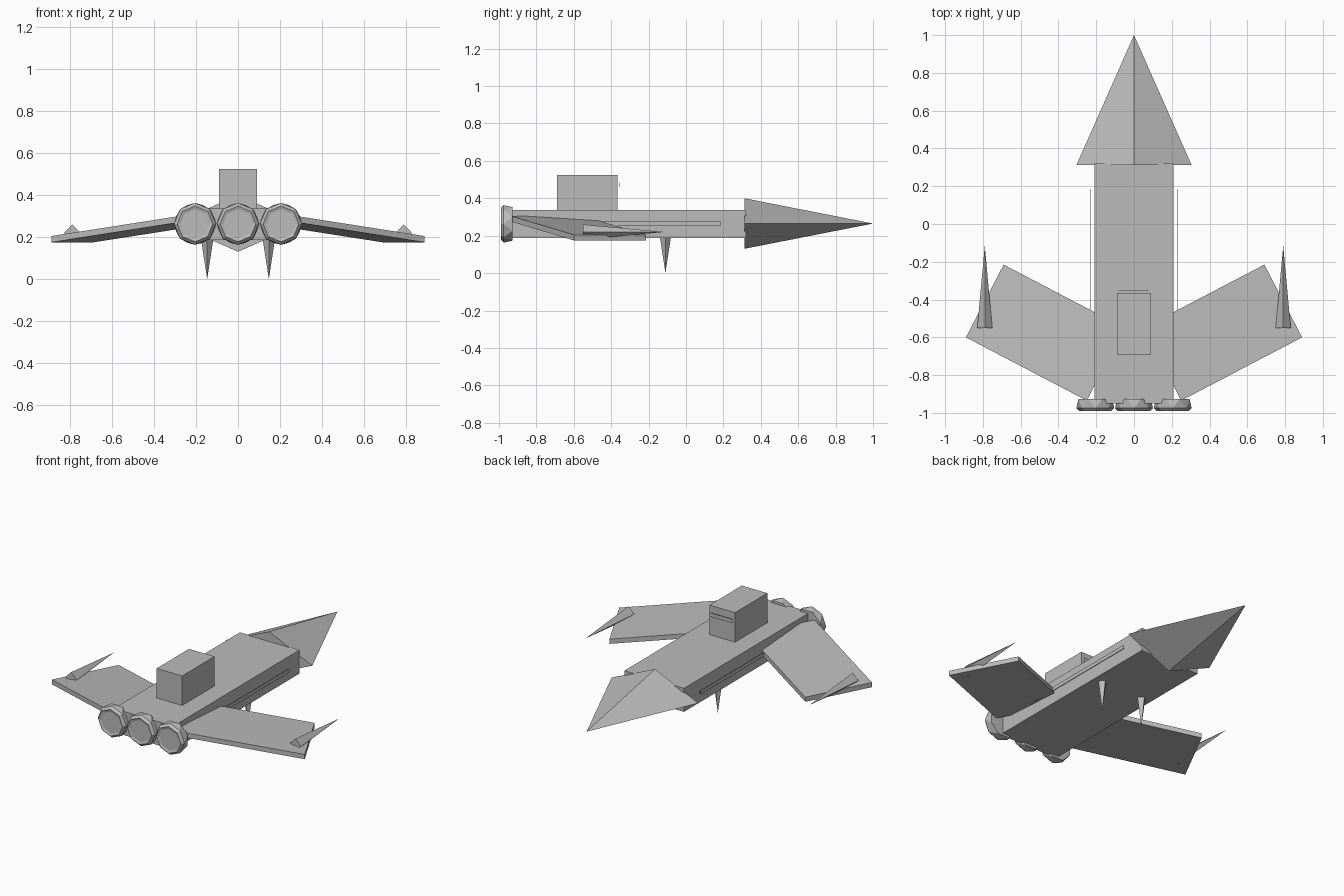
import bpy, bmesh, math
from mathutils import Vector

if "Cube" in bpy.data.objects:
    bpy.data.objects.remove(bpy.data.objects["Cube"])

hull_grey = bpy.data.materials.new("hull grey")
hull_grey.use_nodes = True
COLOUR = (0.5, 0.5, 0.5, 1)
hull_grey.diffuse_color = COLOUR
hull_grey.node_tree.nodes["Principled BSDF"].inputs["Base Color"].default_value = COLOUR


def finish(name, bm):
    bmesh.ops.recalc_face_normals(bm, faces=bm.faces)
    mesh = bpy.data.meshes.new(name)
    bm.to_mesh(mesh)
    bm.free()
    mesh.materials.append(hull_grey)
    obj = bpy.data.objects.new(name, mesh)
    bpy.context.collection.objects.link(obj)
    return obj


def loft(name, rings, twist=0):
    """Skin equal rings of points; a one-point last ring makes a tip."""
    bm = bmesh.new()
    loops = [[bm.verts.new(p) for p in ring] for ring in rings]
    for a, b in zip(loops, loops[1:]):
        n = len(a)
        for i in range(n):
            j = (i + 1) % n
            if len(b) == 1:
                bm.faces.new((a[i], a[j], b[0]))
            elif twist and b is loops[1]:
                bm.faces.new((a[i], a[j], b[i]))
                bm.faces.new((a[j], b[j], b[i]))
            else:
                bm.faces.new((a[i], a[j], b[j], b[i]))
    bm.faces.new(loops[0])
    if len(loops[-1]) > 2:
        bm.faces.new(loops[-1])
    return finish(name, bm)


def box(name, lo, hi):
    rings = [[(lo[0], lo[1], z), (hi[0], lo[1], z), (hi[0], hi[1], z), (lo[0], hi[1], z)]
             for z in (lo[2], hi[2])]
    return loft(name, rings)


def ring_y(x, y, z, rx, rz, sides, turn=0):
    """Polygon facing along y, first corner on +x."""
    angles = [2 * math.pi * (i + turn) / sides for i in range(sides)]
    return [(x + rx * math.cos(a), y, z + rz * math.sin(a)) for a in angles]


# Body, arrowhead nose and bridge tower
box("fuselage", (-0.21, -0.95, 0.187), (0.21, 0.32, 0.337))
loft("nose", [ring_y(0, 0.312, 0.265, 0.305, 0.135, 4), [(0, 1, 0.265)]])
box("bridge_tower", (-0.09, -0.69, 0.33), (0.09, -0.365, 0.525))
box("bridge_window", (-0.08, -0.355, 0.46), (0.08, -0.352, 0.485))

# Engines: faceted rings with a recessed centre
for label, x in (("right", -0.205), ("middle", 0), ("left", 0.205)):
    loft(label + "_engine", [
        ring_y(x, -0.927, 0.263, 0.097, 0.097, 8, 0.5),
        ring_y(x, -0.975, 0.263, 0.1, 0.1, 8, 1),
        ring_y(x, -0.99, 0.263, 0.085, 0.085, 8, 1),
        ring_y(x, -0.985, 0.263, 0.07, 0.07, 8, 1),
    ], twist=1)

# Paired parts on each side
THICK = Vector((0, 0, 0.03))
for label, s in (("left", 1), ("right", -1)):
    # Swept, drooping wing slab
    tip_front, tip_back = Vector((0.69 * s, -0.215, 0.175)), Vector((0.89 * s, -0.6, 0.175))
    span = Vector((-0.64 * s, -0.335, 0.1))
    base = [tip_front, tip_back, tip_back + span, tip_front + span]
    loft(label + "_wing", [base, [p + THICK for p in base]])

    # Wing gun spike
    loft(label + "_wing_gun", [ring_y(0.79 * s, -0.55, 0.22, 0.04, 0.04, 4),
                               [(0.79 * s, -0.115, 0.22)]])

    # Belly spike pointing down
    cx, cy, r = 0.147 * s, -0.11, 0.03
    top = [(cx + r, cy, 0.195), (cx, cy + r, 0.195), (cx - r, cy, 0.195), (cx, cy - r, 0.195)]
    loft(label + "_belly_spike", [top, [(cx, cy, 0)]])

    # Thin side strip standing off the hull
    x0, x1 = sorted((0.229 * s, 0.232 * s))
    box(label + "_side_strip", (x0, -0.69, 0.252), (x1, 0.185, 0.276))
